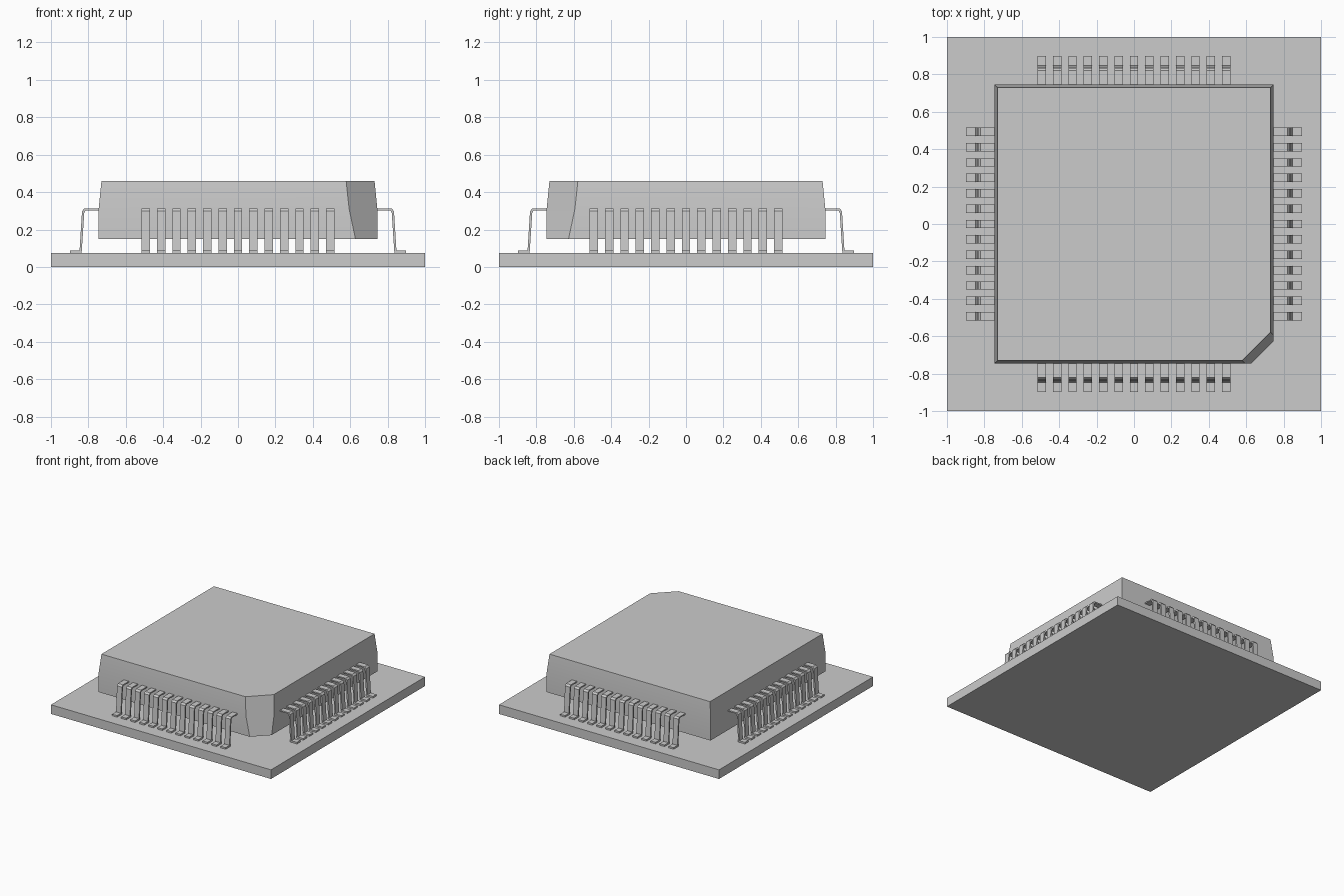
import bpy, bmesh
from mathutils import Matrix, Vector
from math import pi, radians

cube = bpy.data.objects.get("Cube")
if cube:
    bpy.data.objects.remove(cube)

# One grey for everything
grey = bpy.data.materials.new("plain grey")
grey.use_nodes = True
colour = (0.6, 0.6, 0.6, 1)
grey.diffuse_color = colour
grey.node_tree.nodes["Principled BSDF"].inputs["Base Color"].default_value = colour


def finish(bm, name):
    bmesh.ops.recalc_face_normals(bm, faces=bm.faces)
    mesh = bpy.data.meshes.new(name)
    bm.to_mesh(mesh)
    bm.free()
    mesh.materials.append(grey)
    obj = bpy.data.objects.new(name, mesh)
    bpy.context.collection.objects.link(obj)
    return obj


def skin(bm, rings):
    """Join matching rings of points into a closed solid."""
    loops = [[bm.verts.new(p) for p in ring] for ring in rings]
    n = len(loops[0])
    for a, b in zip(loops, loops[1:]):
        for i in range(n):
            j = (i + 1) % n
            bm.faces.new((a[i], a[j], b[j], b[i]))
    bm.faces.new(loops[0][::-1])
    bm.faces.new(loops[-1])


# Board
bm = bmesh.new()
bmesh.ops.create_cube(bm, size=1, matrix=Matrix.Translation((0, 0, 0.0375))
                      @ Matrix.Diagonal((2, 2, 0.075, 1)))
finish(bm, "board")

# Chip body: square rings with one cut corner, tapered near the top
bm = bmesh.new()
rings = []
for z, w, c in ((0.15, 0.745, 0.628), (0.31, 0.745, 0.594), (0.46, 0.73, 0.578)):
    rings.append([(-w, -w, z), (c, -w, z), (w, -c, z), (w, w, z), (-w, w, z)])
skin(bm, rings)
body = finish(bm, "chip_body")
bpy.context.view_layer.objects.active = body
body.select_set(True)
bpy.ops.object.shade_smooth_by_angle(angle=radians(30))

# Bent pins, thirteen on each side
profile = [(0.74, 0.312), (0.822, 0.312), (0.834, 0.298), (0.847, 0.088), (0.897, 0.088),
           (0.897, 0.075), (0.836, 0.075), (0.822, 0.29), (0.814, 0.302), (0.74, 0.302)]
for k, side in enumerate(("left", "back", "right", "front")):
    turn = Matrix.Rotation(k * pi / 2, 3, "Z")
    bm = bmesh.new()
    for i in range(-6, 7):
        skin(bm, [[turn @ Vector((r, i * 0.0822 + s, z)) for r, z in profile]
                  for s in (-0.0225, 0.0225)])
    finish(bm, side + "_pins")
